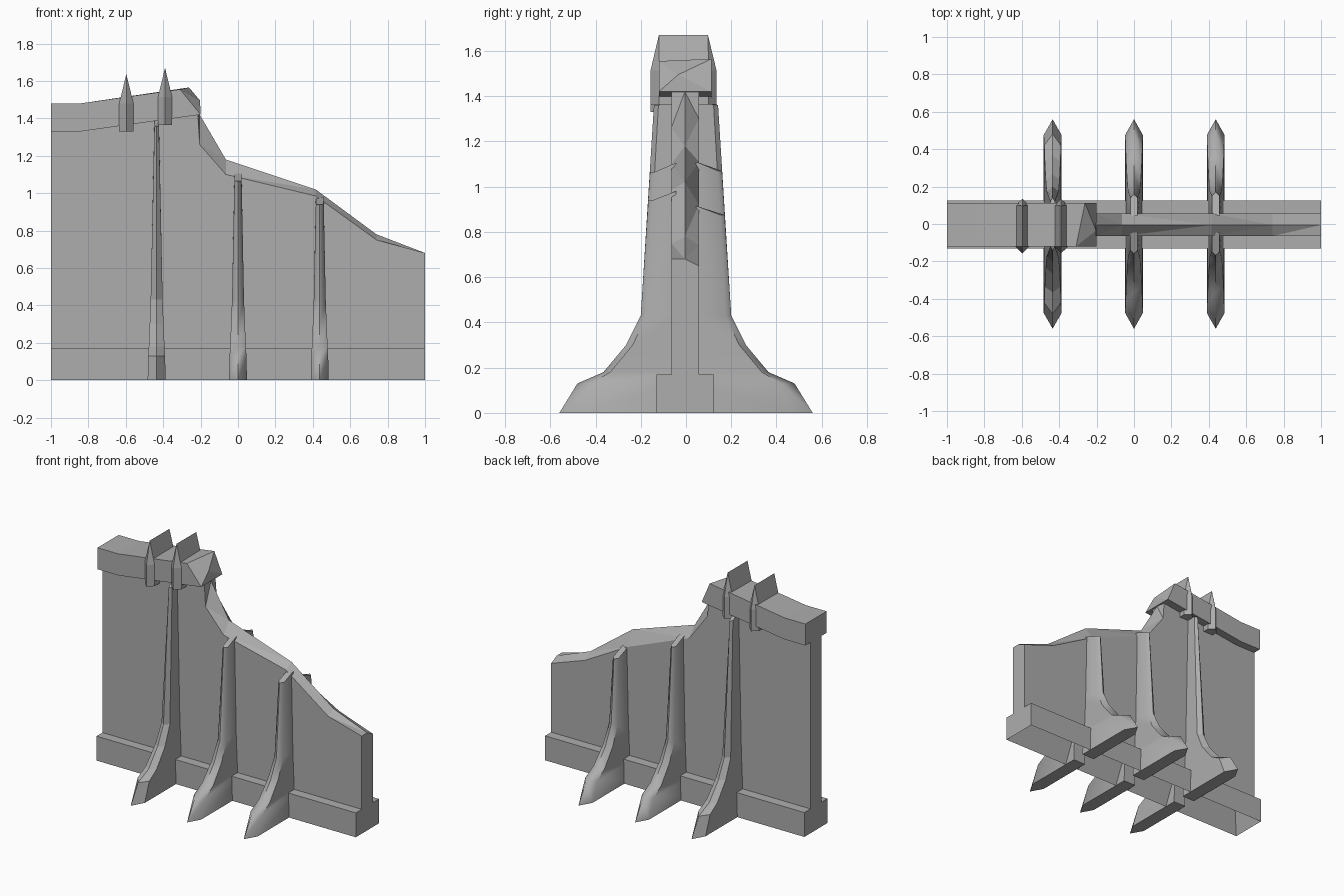
import bpy, bmesh

if "Cube" in bpy.data.objects:
    bpy.data.objects.remove(bpy.data.objects["Cube"])

stone = bpy.data.materials.new("grey_stone")
stone.diffuse_color = (0.42, 0.42, 0.42, 1)
stone.use_nodes = True
stone.node_tree.nodes["Principled BSDF"].inputs["Base Color"].default_value = stone.diffuse_color


def finish(name, bm, smooth=False):
    bmesh.ops.recalc_face_normals(bm, faces=bm.faces)
    me = bpy.data.meshes.new(name)
    bm.to_mesh(me)
    bm.free()
    me.materials.append(stone)
    ob = bpy.data.objects.new(name, me)
    bpy.context.collection.objects.link(ob)
    if smooth:
        bpy.ops.object.select_all(action='DESELECT')
        bpy.context.view_layer.objects.active = ob
        ob.select_set(True)
        bpy.ops.object.shade_smooth_by_angle(angle=0.9)
    return ob


def loft(bm, rings):
    """Skin closed rings of equal length; returns the rings of verts."""
    vs = [[bm.verts.new(p) for p in r] for r in rings]
    n = len(vs[0])
    for a, b in zip(vs, vs[1:]):
        for i in range(n):
            j = (i + 1) % n
            bm.faces.new((a[i], a[j], b[j], b[i]))
    return vs


# Plinth, hollowed from below
bm = bmesh.new()
bmesh.ops.create_cube(bm, size=1)
for v in bm.verts:
    v.co = (v.co.x * 2, v.co.y * 0.255 - 0.003, (v.co.z + 0.5) * 0.17)
bm.normal_update()
bottom = [f for f in bm.faces if f.normal.z < -0.5]
bmesh.ops.inset_region(bm, faces=bottom, thickness=0.085)
for v in bottom[0].verts:
    v.co.z = 0.15
finish("plinth", bm)

# Wall with a broken sloping top: x, then heights of front edge, ridge, back edge
YF, YB = -0.065, 0.057
stations = [(-1, 1.36, 1.36, 1.36), (-0.215, 1.43, 1.43, 1.43),
            (-0.205, 1.26, 1.42, 1.3), (-0.065, 1.10, 1.18, 1.11),
            (0.415, 0.985, 1.02, 0.92), (0.74, 0.75, 0.78, 0.74),
            (1, 0.68, 0.68, 0.65)]
bm = bmesh.new()
vs = loft(bm, [[(x, YF, 0.16), (x, YF, f), (x, -0.005, r), (x, YB, b), (x, YB, 0.16)]
               for x, f, r, b in stations])
bm.faces.new(vs[0])
bm.faces.new(vs[-1])
bmesh.ops.triangulate(bm, faces=[f for f in bm.faces if f.calc_center_median().z > 0.7 and len(f.verts) == 4])
finish("broken_wall", bm)

# Coping along the wall, ending in a chipped point
CF, CB = -0.12, 0.113
bm = bmesh.new()
vs = loft(bm, [[(x, CF, lo), (x, CF, hi), (x, CB, hi), (x, CB, lo)]
               for x, lo, hi in [(-1, 1.33, 1.48), (-0.84, 1.33, 1.48)]]
          + [[(-0.2, CF, 1.42), (-0.31, CF, 1.555), (-0.262, CB, 1.565), (-0.2, CB, 1.42)]])
bm.faces.new(vs[0])
tip = bm.verts.new((-0.203, -0.035, 1.495))
for i in range(4):
    bm.faces.new((vs[-1][i], vs[-1][(i + 1) % 4], tip))
finish("coping", bm)

# Pointed bands straddling the coping
for name, x, z in (("band_left", -0.597, 1.33), ("band_right", -0.39, 1.363)):
    w = 0.038
    hexa = [(x - w, -0.12), (x, -0.157), (x + w, -0.12),
            (x + w, 0.1), (x, 0.135), (x - w, 0.1)]
    bm = bmesh.new()
    vs = loft(bm, [[(a, b, h) for a, b in hexa] for h in (z, z + 0.15)])
    bm.faces.new(vs[0])
    t = vs[1]
    f = bm.verts.new((x, -0.12, z + 0.307))
    b = bm.verts.new((x, 0.097, z + 0.307))
    for face in ((t[0], t[1], f), (t[1], t[2], f), (t[2], t[3], b, f),
                 (t[3], t[4], b), (t[4], t[5], b), (t[5], t[0], f, b)):
        bm.faces.new(face)
    finish(name, bm)

# Flared buttress ribs: height, tip depth, shoulder depth, half width
levels = [(0, 0.56, 0.475, 0.048), (0.13, 0.48, 0.42, 0.045), (0.18, 0.365, 0.335, 0.042),
          (0.30, 0.265, 0.235, 0.037), (0.43, 0.2, 0.175, 0.032)]


def rib(name, x, side, top, top_w, smooth):
    tip = 0.2 - (top - 0.43) * 0.06
    rings = []
    for z, t, s, w in levels + [(top, tip, tip - 0.02, top_w)]:
        drop = 0.04 if z == top else 0
        rings.append([(x - w, side * 0.045, z), (x - w, side * s, z - drop),
                      (x, side * t, z - drop), (x + w, side * s, z - drop),
                      (x + w, side * 0.045, z)])
    bm = bmesh.new()
    vs = loft(bm, rings)
    bm.faces.new(vs[-1])
    bm.faces.new(vs[0])
    finish(name, bm, smooth)


for label, x, front, back, w, smooth in (("left", -0.435, 1.4, 1.4, 0.012, False),
                                         ("middle", 0, 1.105, 1.11, 0.019, True),
                                         ("right", 0.437, 0.98, 0.915, 0.021, True)):
    rib("front_rib_" + label, x, -1, front, w, smooth)
    rib("back_rib_" + label, x, 1, back, w, smooth)
